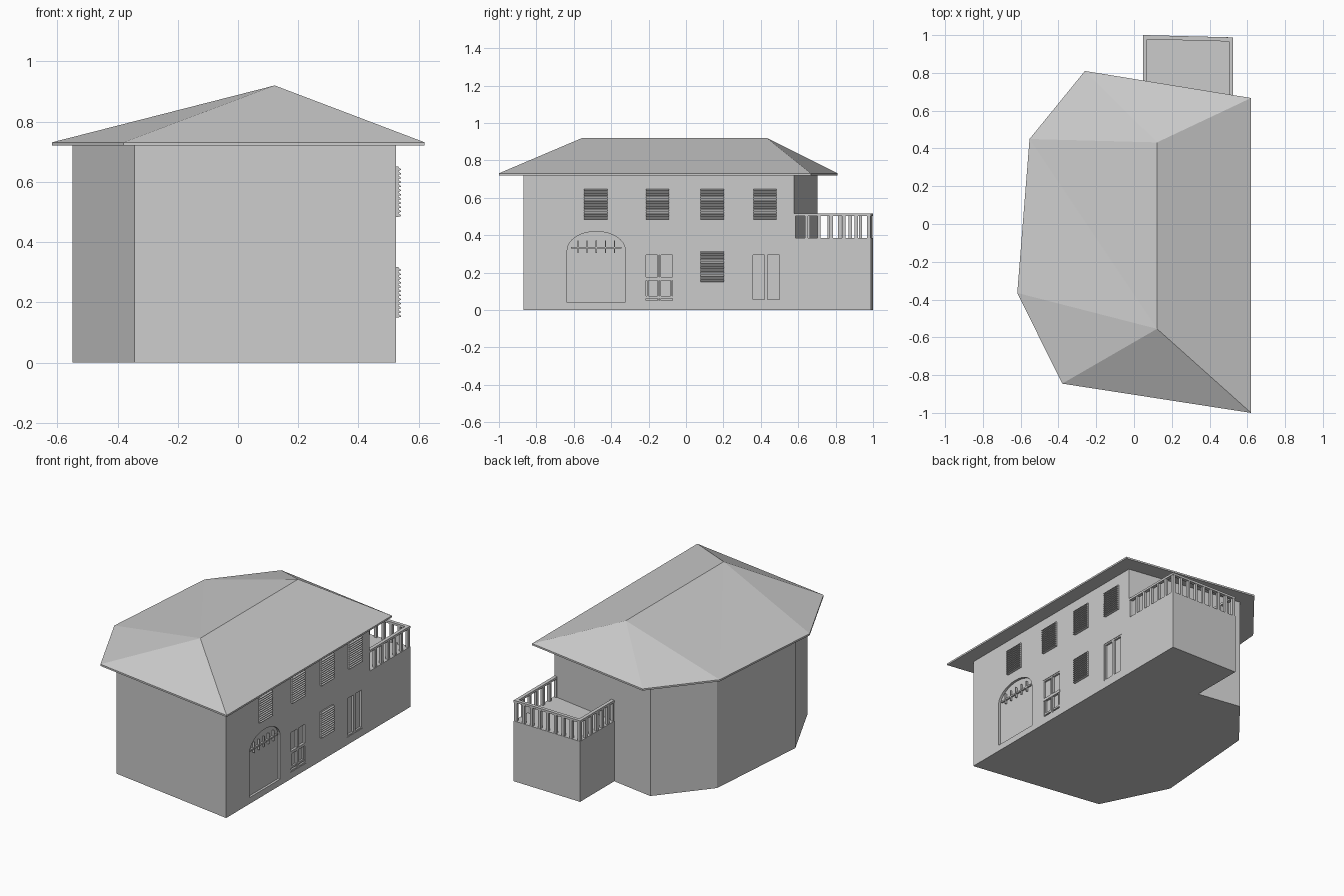
import bpy, bmesh, math
from mathutils import Vector

if "Cube" in bpy.data.objects:
    bpy.data.objects.remove(bpy.data.objects["Cube"])

WALL_X = 0.525


def material(name, v):
    m = bpy.data.materials.new(name)
    m.diffuse_color = (v, v, v, 1)
    m.use_nodes = True
    m.node_tree.nodes["Principled BSDF"].inputs["Base Color"].default_value = m.diffuse_color
    return m


GREY = material("plain grey", 0.6)


def add(name, bm):
    bmesh.ops.recalc_face_normals(bm, faces=bm.faces)
    me = bpy.data.meshes.new(name)
    bm.to_mesh(me)
    bm.free()
    me.materials.append(GREY)
    ob = bpy.data.objects.new(name, me)
    bpy.context.collection.objects.link(ob)
    return ob


def extrude(bm, pts, vec):
    """Close a 3D outline and sweep it along vec."""
    a = [bm.verts.new(p) for p in pts]
    b = [bm.verts.new(Vector(p) + Vector(vec)) for p in pts]
    bm.faces.new(a)
    bm.faces.new(b[::-1])
    n = len(a)
    for i in range(n):
        bm.faces.new((a[i], a[(i + 1) % n], b[(i + 1) % n], b[i]))


def box(bm, x0, x1, y0, y1, z0, z1):
    extrude(bm, [(x0, y0, z0), (x1, y0, z0), (x1, y1, z0), (x0, y1, z0)], (0, 0, z1 - z0))


def beam(bm, p, q, w, z0, z1):
    """Horizontal bar of width w between two plan points."""
    p, q = Vector(p), Vector(q)
    d = (q - p).normalized()
    s = Vector((-d.y, d.x)) * w / 2
    extrude(bm, [(*c, z0) for c in (p - s, q - s, q + s, p + s)], (0, 0, z1 - z0))


# Plan outline of the eaves; the walls are the same outline scaled down
eaves = [(0.62, -1.0), (0.62, 0.667), (-0.26, 0.81), (-0.553, 0.45), (-0.618, -0.365), (-0.38, -0.845)]
S, CX, CY = 0.868, -0.1, -0.01
plan = [(CX + S * (x - CX), CY + S * (y - CY)) for x, y in eaves]
WALL_X = plan[0][0]

# Walls
bm = bmesh.new()
extrude(bm, [(x, y, 0) for x, y in plan], (0, 0, 0.722))
walls = add("walls", bm)

# Recesses for the arched gateway and the two doors
AY, AR, SPRING, RISE = -0.48, 0.155, 0.32, 0.10
arch = [(AY - AR, 0.04), (AY + AR, 0.04)]
arch += [(AY + AR * math.cos(math.pi * i / 16), SPRING + RISE * math.sin(math.pi * i / 16)) for i in range(17)]
DOORS = [(-0.223, -0.062, 0.043, 0.302), (0.348, 0.508, 0.048, 0.302)]
bm = bmesh.new()
extrude(bm, [(WALL_X - 0.015, y, z) for y, z in arch], (0.1, 0, 0))
for y0, y1, z0, z1 in DOORS:
    box(bm, WALL_X - 0.015, WALL_X + 0.1, y0, y1, z0, z1)
cutter = add("recess_cutter", bm)
mod = walls.modifiers.new("recesses", 'BOOLEAN')
mod.operation = 'DIFFERENCE'
mod.solver = 'EXACT'
mod.object = cutter
bpy.context.view_layer.objects.active = walls
bpy.ops.object.modifier_apply(modifier=mod.name)
bpy.data.objects.remove(cutter)

# Hipped roof: thin eave slab with the slopes rising to one ridge
bm = bmesh.new()
lo = [bm.verts.new((x, y, 0.72)) for x, y in eaves]
e = [bm.verts.new((x, y, 0.731)) for x, y in eaves]
rf = bm.verts.new((0.122, -0.555, 0.92))
rb = bm.verts.new((0.122, 0.432, 0.92))
bm.faces.new(lo)
for i in range(6):
    j = (i + 1) % 6
    bm.faces.new((lo[i], lo[j], e[j], e[i]))
for f in ((e[0], e[1], rb, rf), (e[1], e[2], rb), (e[2], e[3], rb), (e[3], rf, rb),
          (e[3], e[4], rf), (e[4], e[5], rf), (e[5], e[0], rf)):
    bm.faces.new(f)
add("roof", bm)

# Balcony block behind the house
near_r, near_l = (WALL_X, plan[1][1]), (0.048, 0.655)
far_r, far_l = (WALL_X, 0.988), (0.048, 1.0)
DECK = 0.385
bm = bmesh.new()
extrude(bm, [(x, y, 0) for x, y in (near_r, far_r, far_l, near_l)], (0, 0, DECK))
add("balcony_block", bm)

# Railing on the three open sides, inset by half its width
h = 0.011
path = [(near_r[0] - h, near_r[1]), (far_r[0] - h, far_r[1] - h), (far_l[0] + h, far_l[1] - h), (near_l[0] + h, near_l[1])]
bm = bmesh.new()
for (p, q), n in zip(zip(path, path[1:]), (6, 8, 6)):
    p, q = Vector(p), Vector(q)
    d = (q - p).normalized() * h
    beam(bm, p - d, q + d, 2 * h, 0.503, 0.517)
    for i in range(n + 1):
        c = p.lerp(q, i / n)
        beam(bm, c - d * 0.8, c + d * 0.8, 0.018, DECK, 0.505)
add("balcony_railing", bm)


# Louvred shutters with a sawtooth profile
def shutter(name, y0, z0, w=0.125, hgt=0.167, n=12):
    step = hgt / n
    prof = [(WALL_X, z0)]
    for i in range(n):
        z = z0 + i * step
        prof += [(WALL_X + 0.008, z), (WALL_X + 0.016, z + 0.002), (WALL_X + 0.016, z + 0.005),
                 (WALL_X + 0.008, z + step * 0.8)]
    prof += [(WALL_X + 0.008, z0 + hgt), (WALL_X, z0 + hgt)]
    bm = bmesh.new()
    extrude(bm, [(x, y0, z) for x, z in prof], (0, w, 0))
    add(name, bm)


for i, y in enumerate((-0.545, -0.215, 0.078, 0.36)):
    shutter(f"upper_shutter_{i + 1}", y, 0.484)
shutter("lower_shutter", 0.078, 0.15)

# Doors: frame, paired centre stiles, and a railed lower half on the first
X0, X1 = WALL_X - 0.015, WALL_X
for k, (y0, y1, z0, z1) in enumerate(DOORS):
    bm = bmesh.new()
    mid, t = (y0 + y1) / 2, 0.009
    for a, b in ((y0, y0 + t), (mid - t, mid - 0.001), (mid + 0.001, mid + t), (y1 - t, y1)):
        box(bm, X0, X1 - 0.002, a, b, z0, z1)
    for a, b in ((z0, z0 + t), (z1 - t, z1)):
        box(bm, X0, X1 - 0.003, y0, y1, a, b)
    if k == 0:
        box(bm, X0, X1, y0 + 0.005, y1 - 0.005, 0.158, 0.176)
        box(bm, X0, X1 - 0.004, y0 + 0.01, y1 - 0.01, 0.062, 0.074)
        for c in (y0 + 0.018, y1 - 0.018):
            box(bm, X0, X1 - 0.004, c - 0.004, c + 0.004, 0.07, 0.16)
    add(f"door_{k + 1}", bm)

# Fan grille in the head of the gateway
bm = bmesh.new()
box(bm, X0, X1 - 0.004, AY - 0.135, AY + 0.135, 0.328, 0.338)
for i in range(-2, 3):
    y = AY + i * 0.049
    box(bm, X0, X1 - 0.002, y - 0.003, y + 0.003, 0.305, 0.372)
add("gateway_grille", bm)
